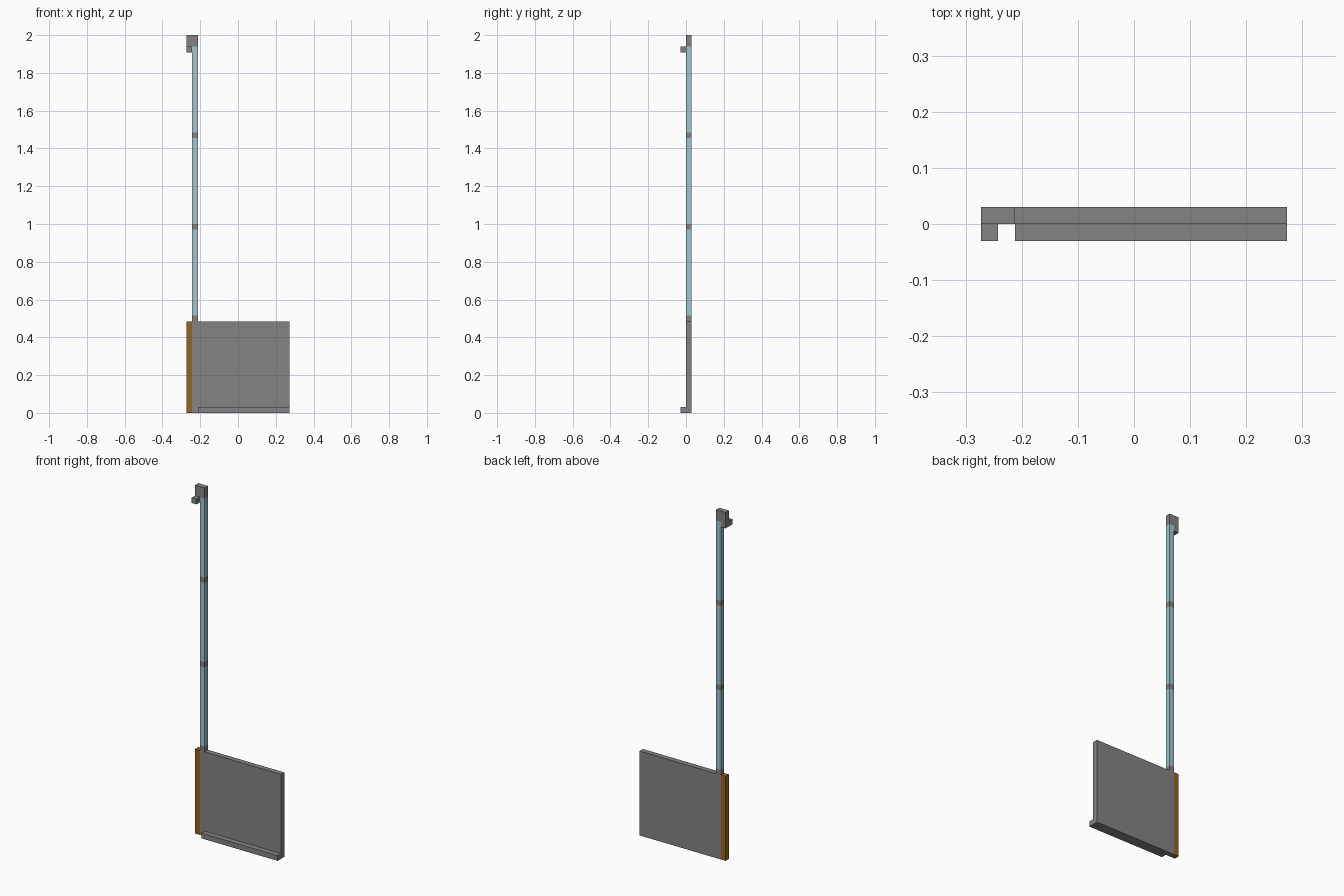
import bpy
import bmesh
from mathutils import Matrix, Vector

cube = bpy.data.objects.get("Cube")
if cube:
    bpy.data.objects.remove(cube, do_unlink=True)

UNIT = 2 / 66             # the whole model sits on this grid
LEFT, RIGHT = -9, 9       # x limits in grid units


def material(name, color):
    mat = bpy.data.materials.new(name)
    mat.use_nodes = True
    mat.diffuse_color = (*color, 1)
    mat.node_tree.nodes["Principled BSDF"].inputs["Base Color"].default_value = (*color, 1)
    return mat


grey = material("steel grey", (0.23, 0.23, 0.23))
brown = material("hinge brown", (0.30, 0.13, 0.015))
blue = material("pale blue", (0.36, 0.55, 0.62))


def finish(name, bm, mat):
    bmesh.ops.recalc_face_normals(bm, faces=bm.faces)
    mesh = bpy.data.meshes.new(name)
    bm.to_mesh(mesh)
    bm.free()
    mesh.materials.append(mat)
    obj = bpy.data.objects.new(name, mesh)
    bpy.context.collection.objects.link(obj)
    return obj


def box(name, low, high, mat):
    """Box between two corners given in grid units."""
    low, high = Vector(low) * UNIT, Vector(high) * UNIT
    bm = bmesh.new()
    place = Matrix.Translation((low + high) / 2) @ Matrix.Diagonal((*(high - low), 1))
    bmesh.ops.create_cube(bm, size=1, matrix=place)
    return finish(name, bm, mat)


# Panel with its coloured edge strip and front ledge
box("panel", (LEFT + 1, 0, 0), (RIGHT, 1, 16), grey)
box("edge_strip", (LEFT, 0, 0), (LEFT + 1, 1, 16), brown)
box("front_ledge", (LEFT + 2, -1, 0), (RIGHT, 0, 1), grey)

# Pole: a grey collar below each blue section
for i in range(1, 4):
    z = 16 * i
    box(f"pole_collar_{i}", (LEFT + 1, 0, z), (LEFT + 2, 1, z + 1), grey)
    box(f"pole_section_{i}", (LEFT + 1, 0, z + 1), (LEFT + 2, 1, z + 16), blue)

# Cap: L-shaped profile extruded through the thickness
bm = bmesh.new()
profile = [(0, 63), (1, 63), (1, 64), (2, 64), (2, 66), (0, 66)]
face = bm.faces.new([bm.verts.new(Vector((LEFT + x, 0, z)) * UNIT) for x, z in profile])
extruded = bmesh.ops.extrude_face_region(bm, geom=[face])["geom"]
bmesh.ops.translate(bm, vec=(0, UNIT, 0),
                    verts=[v for v in extruded if isinstance(v, bmesh.types.BMVert)])
finish("pole_cap", bm, grey)

# Small catch projecting from the front of the cap
box("cap_catch", (LEFT, -1, 63), (LEFT + 1, 0, 64), grey)
